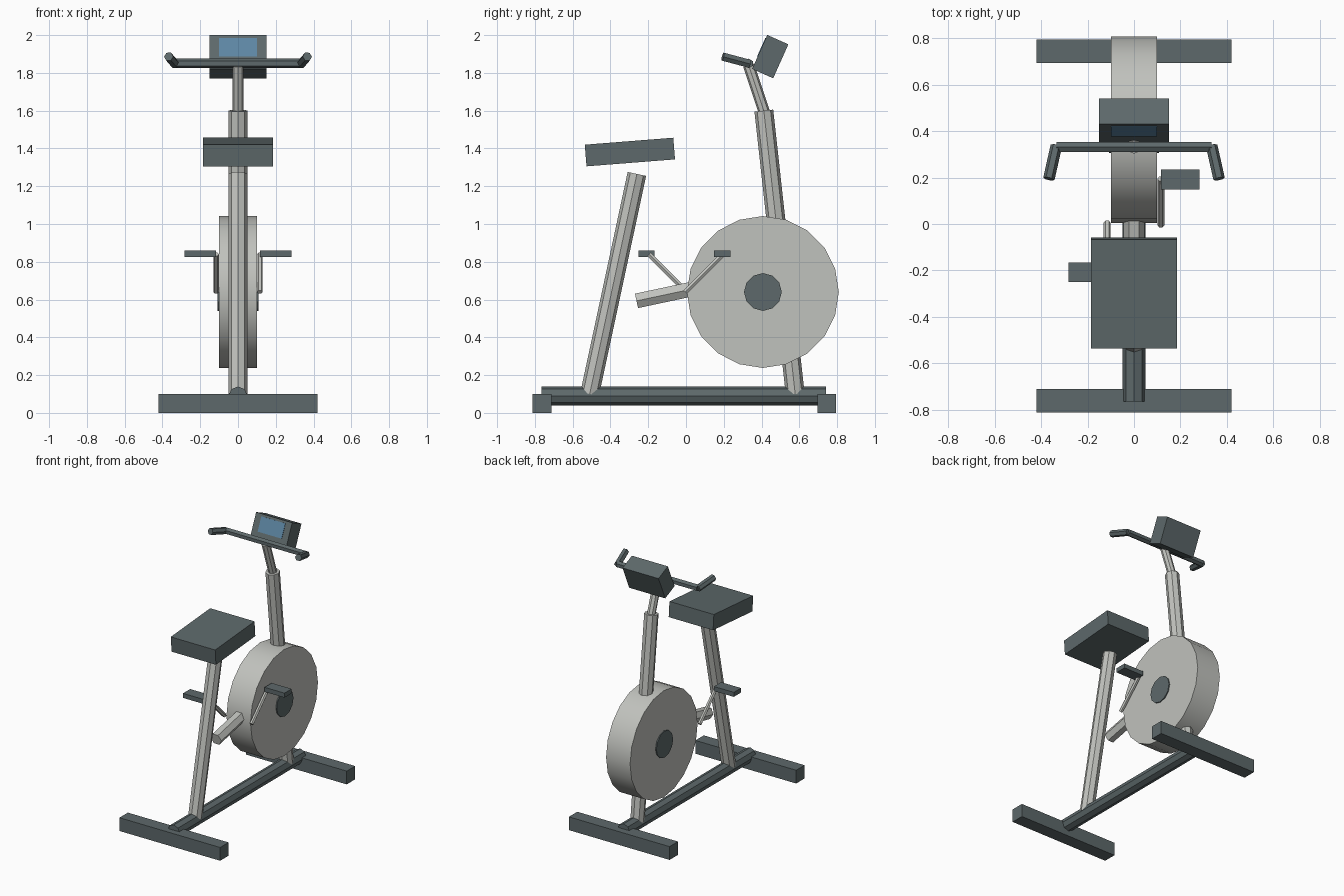
import bpy, bmesh
from math import radians, cos, sin, tau
from mathutils import Vector

cube = bpy.data.objects.get("Cube")
if cube:
    bpy.data.objects.remove(cube)


def material(name, rgb):
    m = bpy.data.materials.new(name)
    m.use_nodes = True
    m.diffuse_color = (*rgb, 1)
    m.node_tree.nodes["Principled BSDF"].inputs["Base Color"].default_value = (*rgb, 1)
    return m


LIGHT = material("light_grey", (0.53, 0.54, 0.51))
DARK = material("dark_slate", (0.11, 0.14, 0.145))
BLUE = material("screen_blue", (0.11, 0.24, 0.37))


def finish(name, bm, mat):
    bmesh.ops.recalc_face_normals(bm, faces=bm.faces)
    mesh = bpy.data.meshes.new(name)
    bm.to_mesh(mesh)
    bm.free()
    mesh.materials.append(mat)
    ob = bpy.data.objects.new(name, mesh)
    bpy.context.collection.objects.link(ob)
    return ob


def tube(name, start, end, radius, sides, mat):
    """Capped prism between two points, with a corner facing sideways (or up)."""
    start, end = Vector(start), Vector(end)
    d = (end - start).normalized()
    u = Vector((0, 0, 1)) if abs(d.x) > 0.9 else Vector((1, 0, 0))
    u = (u - d * u.dot(d)).normalized()
    v = d.cross(u)
    bm = bmesh.new()
    rings = []
    for p in (start, end):
        rings.append([bm.verts.new(p + radius * (u * cos(tau * i / sides) + v * sin(tau * i / sides)))
                      for i in range(sides)])
        bm.faces.new(rings[-1])
    a, b = rings
    for i in range(sides):
        j = (i + 1) % sides
        bm.faces.new((a[i], a[j], b[j], b[i]))
    return finish(name, bm, mat)


def box(name, centre, size, mat, tilt=0):
    bm = bmesh.new()
    bmesh.ops.create_cube(bm, size=1)
    bmesh.ops.scale(bm, vec=size, verts=bm.verts)
    ob = finish(name, bm, mat)
    ob.location = centre
    ob.rotation_euler.x = radians(tilt)
    return ob


# Base: two feet and a beam
box("front_foot", (0, -0.762, 0.05), (0.84, 0.1, 0.1), DARK)
box("back_foot", (0, 0.745, 0.05), (0.84, 0.1, 0.1), DARK)
tube("base_beam", (0, -0.765, 0.09), (0, 0.742, 0.09), 0.05, 8, DARK)

# Posts
tube("seat_post", (0, -0.51, 0.1), (0, -0.26, 1.265), 0.05, 8, LIGHT)
tube("mast", (0, 0.578, 0.1), (0, 0.412, 1.6), 0.05, 8, LIGHT)
tube("handlebar_stem", (0, 0.415, 1.59), (0, 0.332, 1.84), 0.03, 8, LIGHT)
tube("crank_support", (0, -0.262, 0.593), (0, 0.1, 0.67), 0.045, 6, LIGHT)

# Flywheel and hub
wheel = tube("flywheel", (-0.1, 0.407, 0.64), (0.1, 0.407, 0.64), 0.402, 20, LIGHT)
tube("wheel_hub", (-0.108, 0.407, 0.64), (0.108, 0.407, 0.64), 0.1, 12, DARK)
bpy.context.view_layer.objects.active = wheel
wheel.select_set(True)
bpy.ops.object.shade_smooth_by_angle(angle=radians(30))

# Saddle
box("seat", (0, -0.297, 1.381), (0.37, 0.47, 0.115), DARK, 4.5)

# Console with an inset-looking screen plate
console = box("console", (0, 0.446, 1.886), (0.3, 0.122, 0.197), DARK, -24)
screen = box("console_screen", (0, -0.061, 0.027), (0.2, 0.006, 0.108), BLUE)
screen.parent = console

# Handlebar
tube("handlebar", (-0.335, 0.332, 1.85), (0.335, 0.332, 1.85), 0.025, 6, DARK)

# Paired grips, cranks and pedals; the cranks point opposite ways
for side, s in (("left", 1), ("right", -1)):
    tube(side + "_grip", (0.335 * s, 0.337, 1.848), (0.367 * s, 0.195, 1.886), 0.025, 6, DARK)
    tube(side + "_crank", (0.116 * s, -0.005 * s, 0.64), (0.116 * s, 0.195 * s, 0.84), 0.015, 6, LIGHT)
    box(side + "_pedal", (0.2 * s, -0.008 + 0.2 * s, 0.842), (0.166, 0.085, 0.034), DARK)
